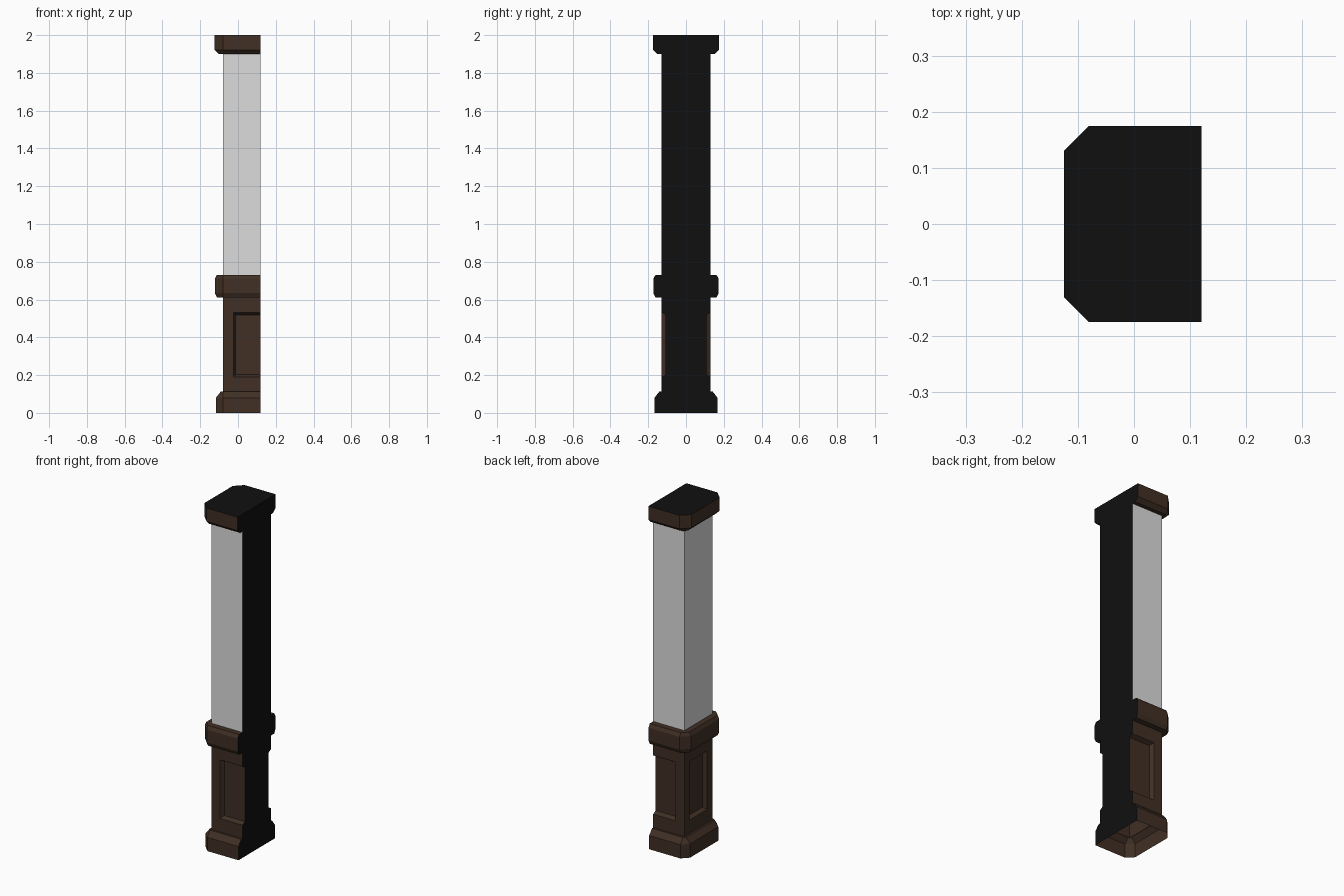
import bpy
import bmesh

cube = bpy.data.objects.get("Cube")
if cube:
    bpy.data.objects.remove(cube)

BACK, FRONT, HALF = 0.12, -0.08, 0.13   # shaft footprint: x limits and half width in y


def material(name, rgb):
    m = bpy.data.materials.new(name)
    m.use_nodes = True
    m.diffuse_color = (*rgb, 1)
    m.node_tree.nodes["Principled BSDF"].inputs["Base Color"].default_value = (*rgb, 1)
    m.node_tree.nodes["Principled BSDF"].inputs["Roughness"].default_value = 0.8
    return m


brown = material("dark_brown_wood", (0.052, 0.029, 0.018))
white = material("white_plaster", (0.72, 0.72, 0.72))
black = material("black_backing", (0.005, 0.005, 0.005))


def finish(bm, name, main):
    bmesh.ops.remove_doubles(bm, verts=bm.verts, dist=0.0005)
    bmesh.ops.recalc_face_normals(bm, faces=bm.faces)
    mesh = bpy.data.meshes.new(name)
    bm.to_mesh(mesh)
    bm.free()
    mesh.materials.append(main)
    mesh.materials.append(black)
    obj = bpy.data.objects.new(name, mesh)
    bpy.context.collection.objects.link(obj)


def ring(o):
    """Three-sided plan with clipped corners, pushed out by o."""
    side = [(BACK, HALF + o), (FRONT, HALF + o), (FRONT - o, HALF)]
    return [(x, -y) for x, y in side] + side[::-1]


def moulding(name, profile, main, lid=False):
    """Sweep an (offset, height) profile round the plan, with a flat black back."""
    bm = bmesh.new()
    rings = [[bm.verts.new((x, y, z)) for x, y in ring(o)] for o, z in profile]
    for low, high in zip(rings, rings[1:]):
        n = len(low)
        for i in range(n):
            j = (i + 1) % n
            face = bm.faces.new((low[i], low[j], high[j], high[i]))
            face.material_index = int(i == n - 1)
    if lid:
        bm.faces.new(rings[-1]).material_index = 1
    finish(bm, name, main)


def panel_wall(bm, place, outer, sunk, floor, depth):
    """Wall with a sunk panel; each rectangle is (u0, u1, z0, z1)."""
    def corners(r, d):
        u0, u1, z0, z1 = r
        return [bm.verts.new(place(u, z, d))
                for u, z in ((u0, z0), (u1, z0), (u1, z1), (u0, z1))]
    loops = [corners(outer, 0), corners(sunk, 0), corners(floor, depth)]
    open_end = outer[1] == sunk[1]
    for a, b in zip(loops, loops[1:]):
        for i in range(4):
            if not (open_end and i == 1):
                j = (i + 1) % 4
                bm.faces.new((a[i], a[j], b[j], b[i]))
    bm.faces.new(loops[-1])


# Pedestal: sunk panels on three sides, side panels run out at the back edge
Z0, Z1, P0, P1, LIP, DEPTH = 0.1, 0.62, 0.19, 0.532, 0.013, 0.022
bm = bmesh.new()
for s in (-1, 1):
    panel_wall(bm, lambda u, z, d: (u, s * (HALF - d), z),
               (FRONT, BACK, Z0, Z1), (-0.025, BACK, P0, P1),
               (-0.025 + LIP, BACK, P0 + LIP, P1 - LIP), DEPTH)
W = 0.08
panel_wall(bm, lambda u, z, d: (FRONT + d, u, z),
           (-HALF, HALF, Z0, Z1), (-W, W, P0, P1),
           (-W + LIP, W - LIP, P0 + LIP, P1 - LIP), DEPTH)
edge = [(HALF, Z0), (HALF, P0), (HALF - DEPTH, P0 + LIP),
        (HALF - DEPTH, P1 - LIP), (HALF, P1), (HALF, Z1)]
outline = edge + [(-y, z) for y, z in reversed(edge)]
bm.faces.new([bm.verts.new((BACK, y, z)) for y, z in outline]).material_index = 1
finish(bm, "pedestal", brown)

# Mouldings and shaft
moulding("base_moulding", [(0.037, 0), (0.037, 0.08), (0.012, 0.112), (0, 0.112)], brown)
moulding("middle_moulding", [(0, 0.612), (0.032, 0.612), (0.043, 0.635),
                             (0.043, 0.71), (0.032, 0.73), (0, 0.73)], brown)
moulding("shaft", [(0, 0.73), (0, 1.9)], white)
moulding("top_moulding", [(0, 1.9), (0.022, 1.9), (0.045, 1.922), (0.045, 2.0)],
         brown, lid=True)
